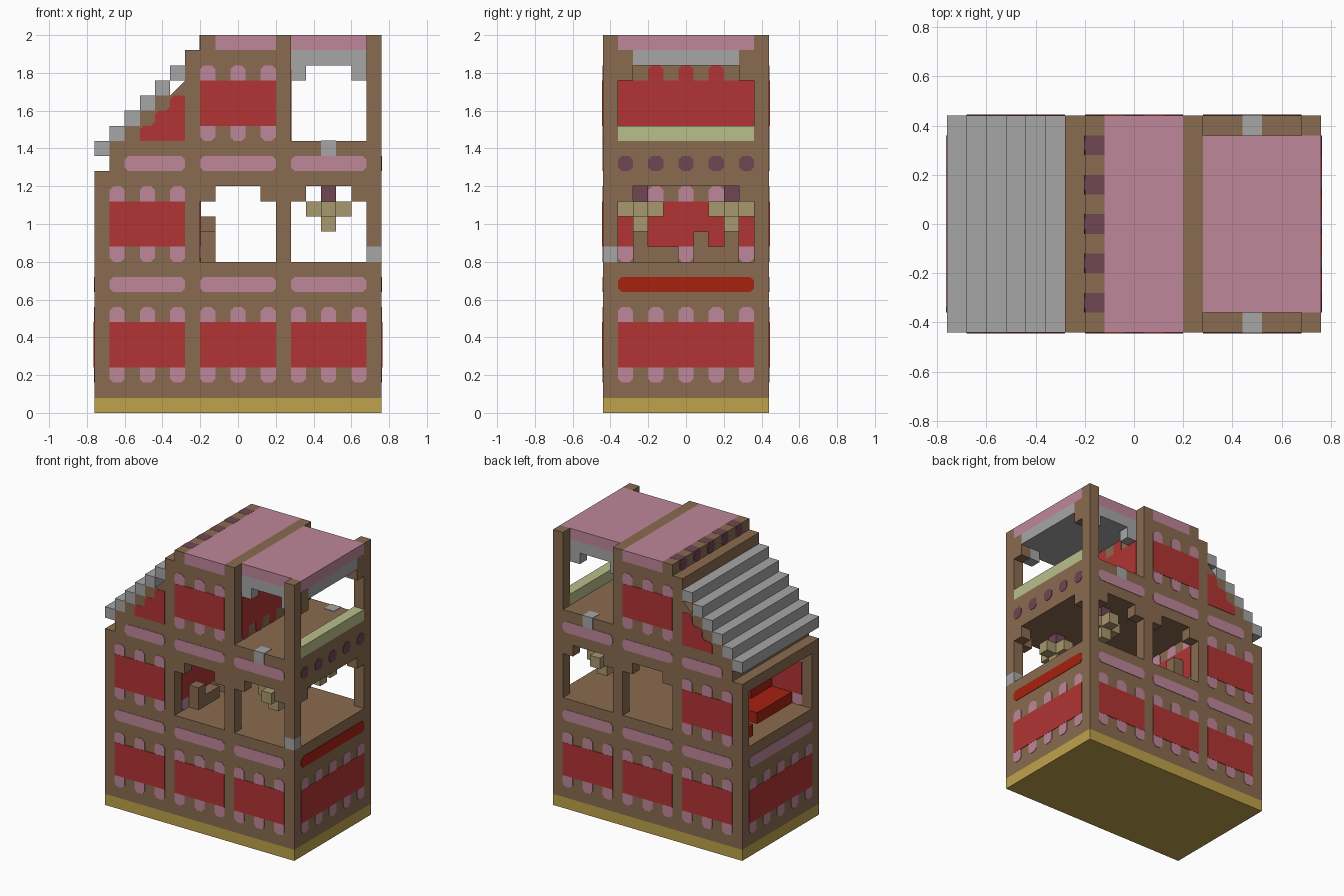
import bpy, bmesh

cube = bpy.data.objects.get("Cube")
if cube:
    bpy.data.objects.remove(cube, do_unlink=True)

U = 0.08   # block size
T = 0.003  # how far inlays stand proud


def material(name, rgb):
    lin = [((c / 255 + 0.055) / 1.055) ** 2.4 for c in rgb] + [1]
    m = bpy.data.materials.new(name)
    m.use_nodes = True
    m.diffuse_color = lin
    m.node_tree.nodes["Principled BSDF"].inputs["Base Color"].default_value = lin
    return m


BROWN = material("brown timber", (138, 107, 80))
RED = material("red panel", (178, 52, 52))
PINK = material("pink trim", (190, 135, 153))
GREY = material("grey stone", (166, 166, 166))
GOLD = material("gold base", (191, 162, 75))
GREEN = material("pale green", (186, 191, 140))
TAN = material("tan lamp", (168, 152, 110))
PURPLE = material("dark purple", (112, 70, 82))
SCARLET = material("scarlet", (166, 33, 15))


def prism(name, mat, pts, axis, a, b):
    """Extrude a 2D outline along an axis from a to b."""
    def place(u, v, w):
        return {"x": (w, u, v), "y": (u, w, v), "z": (u, v, w)}[axis]
    bm = bmesh.new()
    lo = [bm.verts.new(place(u, v, a)) for u, v in pts]
    hi = [bm.verts.new(place(u, v, b)) for u, v in pts]
    bm.faces.new(lo)
    bm.faces.new(hi)
    for i in range(len(pts)):
        j = (i + 1) % len(pts)
        bm.faces.new((lo[i], lo[j], hi[j], hi[i]))
    bmesh.ops.recalc_face_normals(bm, faces=bm.faces)
    mesh = bpy.data.meshes.new(name)
    bm.to_mesh(mesh)
    bm.free()
    mesh.materials.append(mat)
    ob = bpy.data.objects.new(name, mesh)
    bpy.context.collection.objects.link(ob)
    return ob


def box(name, mat, x0, x1, y0, y1, z0, z1):
    return prism(name, mat, [(x0, y0), (x1, y0), (x1, y1), (x0, y1)], "z", z0, z1)


def inlay(name, mat, axis, plane, u0, u1, v0, v1, c=0.02, t=T):
    """Thin plate with cut corners straddling a wall surface."""
    pts = [(u0 + c, v0), (u1 - c, v0), (u1, v0 + c), (u1, v1 - c),
           (u1 - c, v1), (u0 + c, v1), (u0, v1 - c), (u0, v0 + c)]
    if c == 0:
        pts = pts[1::2]
        pts = [(u0, v0), (u1, v0), (u1, v1), (u0, v1)]
    return prism(name, mat, pts, axis, plane - t, plane + t)


def panel(axis, plane, u0, u1, z, tab_mat=PINK):
    """Red field with a row of tabs above and below it."""
    inlay("wall_panel", RED, axis, plane, u0, u1, z, z + 3 * U, c=0, t=T + 0.001)
    for i in range(round((u1 - u0) / U / 2 + 0.5)):
        u = u0 + 2 * U * i
        inlay("upper_tab", tab_mat, axis, plane, u, u + U, z + 0.2, z + 4 * U)
        inlay("lower_tab", tab_mat, axis, plane, u, u + U, z - U, z + 0.04)


X, Y = 0.76, 0.44
BAYS = [(-0.68, -0.28), (-0.2, 0.2), (0.28, 0.68)]

# Base and solid ground storey
box("base_plate", GOLD, -X, X, -Y, Y, 0, U)
box("ground_storey", BROWN, -X, X, -Y, Y, U, 0.8)
for y in (-Y, Y):
    for a, b in BAYS:
        panel("y", y, a, b, 0.24)
        inlay("ground_band", PINK, "y", y, a, b, 0.64, 0.72)
for x, mat in ((-X, PINK), (X, SCARLET)):
    panel("x", x, -0.36, 0.36, 0.24)
    inlay("side_band", mat, "x", x, -0.36, 0.36, 0.64, 0.72)

# Middle storey: posts, brackets, left room walls
for s in (-1, 1):
    y0, y1 = sorted((s * 0.36, s * Y))
    for x in (-X, -0.28, 0.2, 0.68):
        foot = 0.8
        if x == 0.68 and s < 0:
            box("corner_stone", GREY, x, x + U, y0, y1, 0.8, 0.88)
            foot = 0.88
        box("middle_post", BROWN, x, x + U, y0, y1, foot, 1.2)
    for a, b in BAYS[1:]:
        for x in (a, b - U):
            box("opening_bracket", BROWN, x, x + U, y0, y1, 1.12, 1.2)
    b0, b1 = sorted((s * 0.28, s * 0.36))
    box("side_bracket", BROWN, 0.68, X, b0, b1, 1.12, 1.2)
    box("left_room_wall", BROWN, -0.68, -0.28, y0, y1, 0.8, 1.2)
    for y in (y0, y1):
        panel("y", y, -0.68, -0.28, 0.88)
box("middle_partition", BROWN, -0.28, -0.2, -0.36, 0.36, 0.8, 1.2)
for x in (-0.28, -0.2):
    panel("x", x, -0.36, 0.36, 0.88)

# Furniture in the left room and benches in the open hall
box("bed", SCARLET, -0.6, -0.28, -0.36, 0.04, 0.8, 0.88)
box("bed_head", SCARLET, -0.44, -0.28, -0.36, -0.12, 0.88, 0.96)
box("bed_stool", SCARLET, -0.68, -0.52, 0.2, 0.36, 0.8, 0.88)
for y, left_top, right_top in ((-0.28, 0.96, 0.88), (0.04, 0.96, 1.04)):
    box("bench_seat", BROWN, -0.2, -0.12, y, y + 3 * U, 0.8, 0.88)
    box("bench_arm", BROWN, -0.2, -0.12, y, y + U, 0.88, left_top)
    if right_top > 0.88:
        box("bench_back", BROWN, -0.2, -0.12, y + 2 * U, y + 3 * U, 0.88, right_top)

# Hanging lamps
for y in (-0.24, 0.24):
    box("lamp_mount", PURPLE, 0.44, 0.52, y - 0.04, y + 0.04, 1.12, 1.2)
    box("lamp_arm_long", TAN, 0.36, 0.6, y - 0.04, y + 0.04, 1.04, 1.12)
    for d in (-U, U):
        box("lamp_arm_short", TAN, 0.44, 0.52, y + d - 0.04, y + d + 0.04, 1.04, 1.12)
    box("lamp_drop", TAN, 0.44, 0.52, y - 0.04, y + 0.04, 0.96, 1.04)

# Upper floor slab
box("left_ledge", BROWN, -X, -0.68, -Y, Y, 1.2, 1.28)
box("upper_floor", BROWN, -0.68, X, -Y, Y, 1.2, 1.44)
for y in (-Y, Y):
    for a, b in [(-0.6, -0.28)] + BAYS[1:]:
        inlay("floor_band", PINK, "y", y, a, b, 1.28, 1.36)
for s in (-1, 1):
    y0, y1 = sorted((s * 0.36, s * (Y + T)))
    box("sill_stone", GREY, 0.44, 0.52, y0, y1, 1.36, 1.44 + T)
for i in range(-2, 3):
    y = 0.16 * i
    inlay("beam_end", PURPLE, "x", X, y - 0.04, y + 0.04, 1.28, 1.36)

# Attic body with stepped left side
outline = [(0.28, 1.44), (0.28, 2), (0.2, 2), (0.2, 1.92), (-0.12, 1.92),
           (-0.12, 2), (-0.2, 2), (-0.2, 1.92), (-0.28, 1.92), (-0.28, 1.76)]
for i in range(4, 0, -1):
    x = -0.76 + U * i
    z = 1.36 + U * i
    outline += [(x + U, z), (x, z)]
prism("attic_body", BROWN, outline, "y", -Y, Y)
for i in range(6):
    x, z = -X + U * i, 1.36 + U * i
    box("roof_step", GREY, x, x + U, -Y, Y, z, z + U)
slope = [(-0.52, 1.44), (-0.28, 1.44), (-0.28, 1.68), (-0.34, 1.68), (-0.36, 1.66),
         (-0.36, 1.62), (-0.38, 1.6), (-0.42, 1.6), (-0.44, 1.58), (-0.44, 1.54),
         (-0.46, 1.52), (-0.5, 1.52), (-0.52, 1.5)]
for y in (-Y, Y):
    prism("slope_panel", RED, slope, "y", y - T, y + T)
    panel("y", y, -0.2, 0.2, 1.52)
panel("x", 0.28, -0.36, 0.36, 1.52, RED)

# Roof: pink slabs and purple beam ends
box("centre_roof", PINK, -0.12, 0.2, -Y, Y, 1.92, 2)
for i in range(-2, 3):
    y = 0.16 * i
    inlay("ridge_beam_top", PURPLE, "z", 2 - T, -0.2, -0.12, y - 0.04, y + 0.04, c=0, t=T + 0.001)
    inlay("ridge_beam_end", PURPLE, "x", -0.2, y - 0.04, y + 0.04, 1.92, 2)
box("right_roof", PINK, 0.28, X, -0.36, 0.36, 1.92, 2)
box("right_ceiling", GREY, 0.28, X, -0.36, 0.36, 1.84, 1.92)

# Open balcony room: posts, brackets, parapet
for s in (-1, 1):
    y0, y1 = sorted((s * 0.36, s * Y))
    b0, b1 = sorted((s * 0.28, s * 0.36))
    box("balcony_post", BROWN, 0.68, X, y0, y1, 1.44, 2)
    box("balcony_bracket", BROWN, 0.68, X + 0.001, b0, b1, 1.76, 1.92)
    for x in (0.28, 0.6):
        box("ceiling_bracket", GREY, x, x + U, b0, b1, 1.76, 1.84)
box("balcony_parapet", GREEN, 0.68, X, -0.36, 0.36, 1.44, 1.52)
